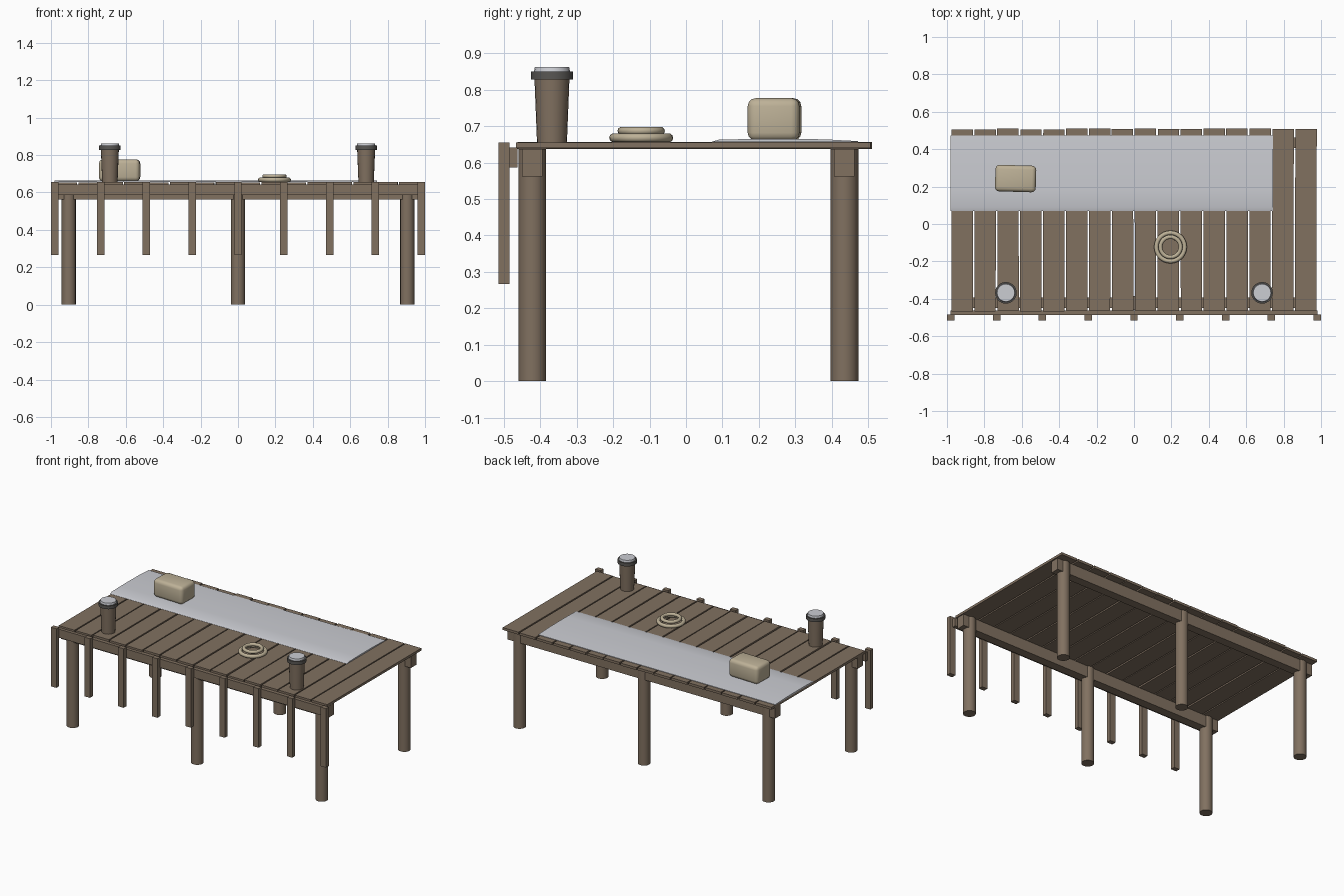
import bpy, bmesh, math, random
from mathutils import Matrix

if "Cube" in bpy.data.objects:
    bpy.data.objects.remove(bpy.data.objects["Cube"])

random.seed(4)


def material(name, r, g, b):
    m = bpy.data.materials.new(name)
    m.diffuse_color = (r, g, b, 1)
    m.use_nodes = True
    m.node_tree.nodes["Principled BSDF"].inputs["Base Color"].default_value = m.diffuse_color
    return m


WOOD = material("weathered wood", 0.22, 0.165, 0.118)
TAN = material("tan canvas", 0.51, 0.44, 0.31)
PALE = material("pale grey", 0.60, 0.61, 0.65)
DARK = material("dark grey", 0.10, 0.095, 0.088)


def finish(bm, name, mat, smooth=None):
    bmesh.ops.recalc_face_normals(bm, faces=bm.faces)
    me = bpy.data.meshes.new(name)
    bm.to_mesh(me)
    bm.free()
    me.materials.append(mat)
    ob = bpy.data.objects.new(name, me)
    bpy.context.collection.objects.link(ob)
    if smooth:
        bpy.ops.object.select_all(action='DESELECT')
        ob.select_set(True)
        bpy.context.view_layer.objects.active = ob
        bpy.ops.object.shade_smooth_by_angle(angle=math.radians(smooth))
    return ob


def box(name, x0, x1, y0, y1, z0, z1, mat, bevel=0, seg=1, turn=0, smooth=None):
    bm = bmesh.new()
    bmesh.ops.create_cube(bm, size=1)
    bmesh.ops.scale(bm, verts=bm.verts, vec=(x1 - x0, y1 - y0, z1 - z0))
    if bevel:
        bmesh.ops.bevel(bm, geom=bm.edges[:], offset=bevel, segments=seg,
                        profile=0.5, affect='EDGES')
    bmesh.ops.transform(bm, verts=bm.verts, matrix=Matrix.Rotation(turn, 4, 'Z'))
    bmesh.ops.translate(bm, verts=bm.verts,
                        vec=((x0 + x1) / 2, (y0 + y1) / 2, (z0 + z1) / 2))
    return finish(bm, name, mat, smooth)


def cone(name, x, y, z0, z1, r0, r1, mat, sides=20):
    bm = bmesh.new()
    bmesh.ops.create_cone(bm, cap_ends=True, segments=sides, radius1=r0,
                          radius2=r1, depth=z1 - z0)
    bmesh.ops.translate(bm, verts=bm.verts, vec=(x, y, (z0 + z1) / 2))
    return finish(bm, name, mat, 40)


# Deck planks, slightly uneven
pitch = 1.96 / 16
for i in range(16):
    x = -0.98 + pitch * i
    d = random.uniform(-0.003, 0.003)
    z = random.uniform(-0.0015, 0.0015)
    box("deck_plank", x + 0.004, x + pitch - 0.004, -0.465 + d, 0.508 + d,
        0.639 + z, 0.655 + z, WOOD, turn=random.uniform(-0.003, 0.003))

# Round piles and the beams resting on them
for y in (-0.422, 0.435):
    for x in (-0.905, 0, 0.905):
        cone("pile", x, y, 0, 0.637, 0.038, 0.038, WOOD, 16)
    box("beam", -0.972, 0.972, y - 0.028, y + 0.028, 0.562, 0.637, WOOD)

# Front rail with hanging fender posts
box("front_rail", -0.98, 0.98, -0.487, -0.462, 0.586, 0.642, WOOD)
for i in range(9):
    x = -0.98 + 0.245 * i
    box("fender_post", x - 0.02, x + 0.02, -0.515, -0.485, 0.267, 0.655, WOOD)

# Thin, gently arched sheet lying on the deck
profile = [(0.07, 0.657), (0.09, 0.663), (0.18, 0.665), (0.28, 0.665),
           (0.38, 0.664), (0.472, 0.659), (0.472, 0.656), (0.07, 0.656)]
bm = bmesh.new()
rings = [[bm.verts.new((x, y, z)) for y, z in profile] for x in (-0.98, 0.743)]
n = len(profile)
for ring in rings:
    bm.faces.new(ring)
for i in range(n):
    j = (i + 1) % n
    bm.faces.new((rings[0][i], rings[0][j], rings[1][j], rings[1][i]))
finish(bm, "deck_sheet", PALE, 30)

# Soft bundle
box("bundle", -0.742, -0.524, 0.172, 0.314, 0.66, 0.777, TAN,
    bevel=0.022, seg=3, turn=-0.03, smooth=40)

# Two lamps: tapered body, dark collar, pale cap
for x in (-0.685, 0.685):
    y = -0.368
    cone("lamp_body", x, y, 0.653, 0.83, 0.041, 0.048, WOOD)
    cone("lamp_collar", x, y, 0.828, 0.85, 0.058, 0.058, DARK)
    cone("lamp_cap", x, y, 0.848, 0.863, 0.05, 0.047, PALE)

# Coiled rope: two stacked rings
for major, minor, zc in ((0.076, 0.012, 0.668), (0.054, 0.011, 0.687)):
    bpy.ops.mesh.primitive_torus_add(location=(0.195, -0.123, zc), major_radius=major,
                                     minor_radius=minor, major_segments=28,
                                     minor_segments=10)
    ring = bpy.context.object
    ring.name = "rope_coil"
    ring.data.materials.append(TAN)
    bpy.ops.object.shade_smooth()
